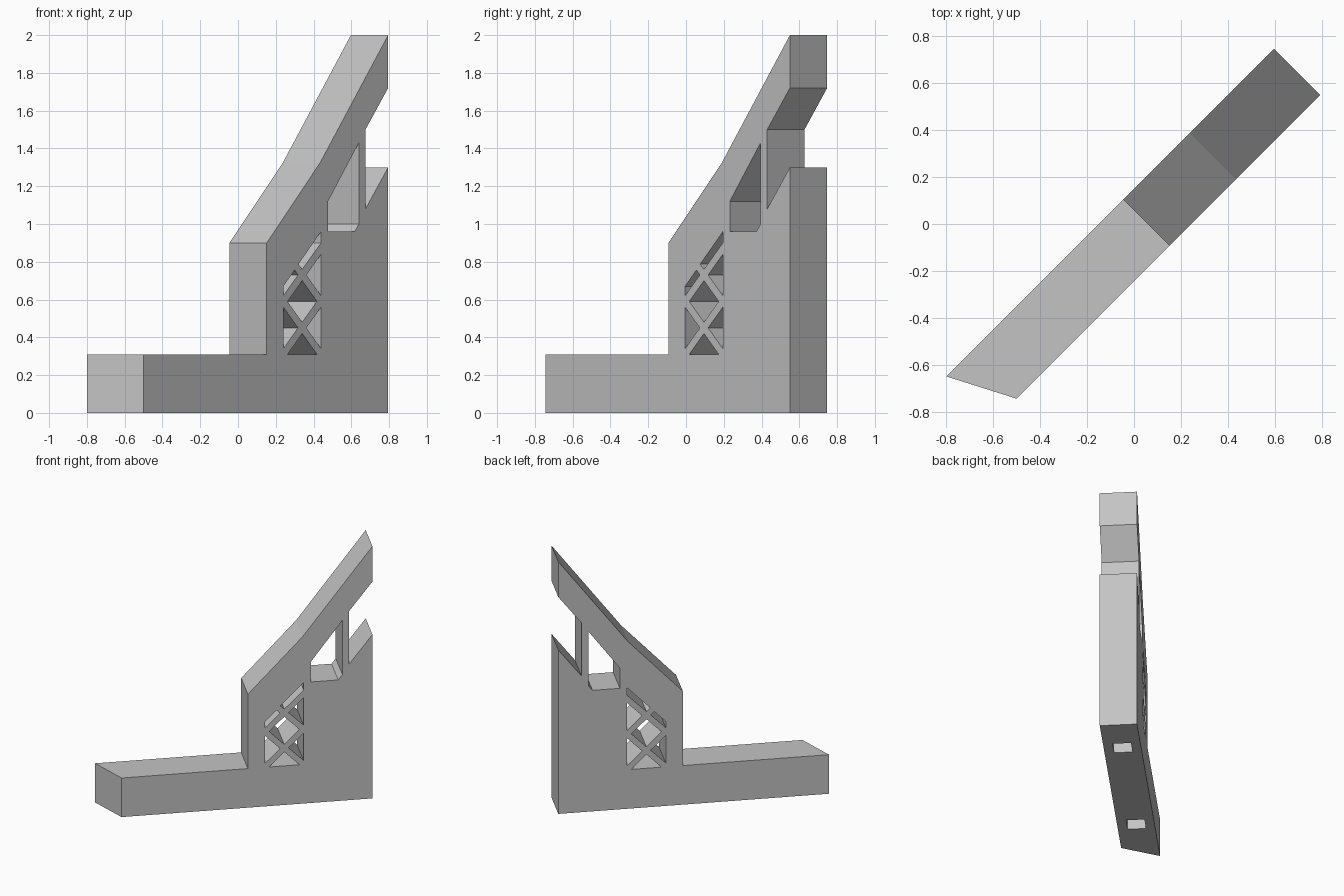
import bpy, bmesh
from mathutils import Vector

if "Cube" in bpy.data.objects:
    bpy.data.objects.remove(bpy.data.objects["Cube"], do_unlink=True)

grey = bpy.data.materials.new("plain grey")
grey.use_nodes = True
colour = (0.55, 0.55, 0.55, 1)
grey.diffuse_color = colour
grey.node_tree.nodes["Principled BSDF"].inputs["Base Color"].default_value = colour

FACE_Y = -0.245   # y of the slab's front side where x = 0
THICK = 0.1975    # step in -x and +y through the slab


def place(x, z, t):
    """Point on the diagonal slab: t = 0 front side, t = 1 back side."""
    return Vector((x - THICK * t, x + FACE_Y + THICK * t, z))


def add_prism(bm, profile, t0, t1):
    verts = [bm.verts.new(place(x, z, t0)) for x, z in profile]
    face = bm.faces.new(verts)
    ext = bmesh.ops.extrude_face_region(bm, geom=[face])
    new = [g for g in ext["geom"] if isinstance(g, bmesh.types.BMVert)]
    bmesh.ops.translate(bm, verts=new, vec=place(0, 0, t1) - place(0, 0, t0))
    return new


def make_object(name, bm):
    bmesh.ops.recalc_face_normals(bm, faces=bm.faces)
    mesh = bpy.data.meshes.new(name)
    bm.to_mesh(mesh)
    bm.free()
    mesh.materials.append(grey)
    obj = bpy.data.objects.new(name, mesh)
    bpy.context.collection.objects.link(obj)
    return obj


# Slab: foot, tower, sloping roof and notched high end
bm = bmesh.new()
LOW = -0.5
outline = [(LOW, 0), (0.795, 0), (0.795, 1.3), (0.675, 1.08), (0.675, 1.5),
           (0.795, 1.72), (0.795, 2), (0.435, 1.325), (0.152, 0.9),
           (0.152, 0.31), (LOW, 0.31)]
back = add_prism(bm, outline, 0, 1)
# skewed end of the foot
tip = place(LOW, 0, 1).x
for v in back:
    if abs(v.co.x - tip) < 0.001:
        v.co += Vector((-0.1025, -0.1025, 0))
slab = make_object("slanted_wall", bm)

# Openings: window and crossed lattice
L, R, MID = 0.24, 0.44, 0.34
W, H = 0.078, 0.11
window = [(0.477, 0.96), (0.618, 0.96), (0.64, 1.0), (0.64, 1.43), (0.477, 1.12)]
openings = [
    window,
    [(MID - W, 0.31), (MID + W, 0.31), (MID, 0.31 + H)],
    [(MID - W, 0.59), (MID, 0.59 - H), (MID + W, 0.59), (MID, 0.59 + H)],
    [(L, 0.45 - H), (L + W, 0.45), (L, 0.45 + H)],
    [(L, 0.73 - H), (L + W, 0.73), (0.3, 0.756), (L, 0.67)],
    [(MID, 0.76), (R, 0.9), (R, 0.96), (0.32, 0.787)],
]
for z in (0.45, 0.73):
    openings.append([(R, z - H), (R, z + H), (R - W, z)])

bm = bmesh.new()
for profile in openings:
    add_prism(bm, profile, -0.3, 1.3)
# Sockets in the underside
for x in (-0.306, 0.504):
    add_prism(bm, [(x, -0.1), (x + 0.095, -0.1), (x + 0.095, 0.15), (x, 0.15)], 0.26, 0.75)
cutter = make_object("opening_cutter", bm)
cutter.hide_render = True

mod = slab.modifiers.new("openings", "BOOLEAN")
mod.operation = "DIFFERENCE"
mod.solver = "EXACT"
mod.object = cutter
bpy.context.view_layer.objects.active = slab
bpy.ops.object.modifier_apply(modifier=mod.name)
bpy.data.objects.remove(cutter, do_unlink=True)
